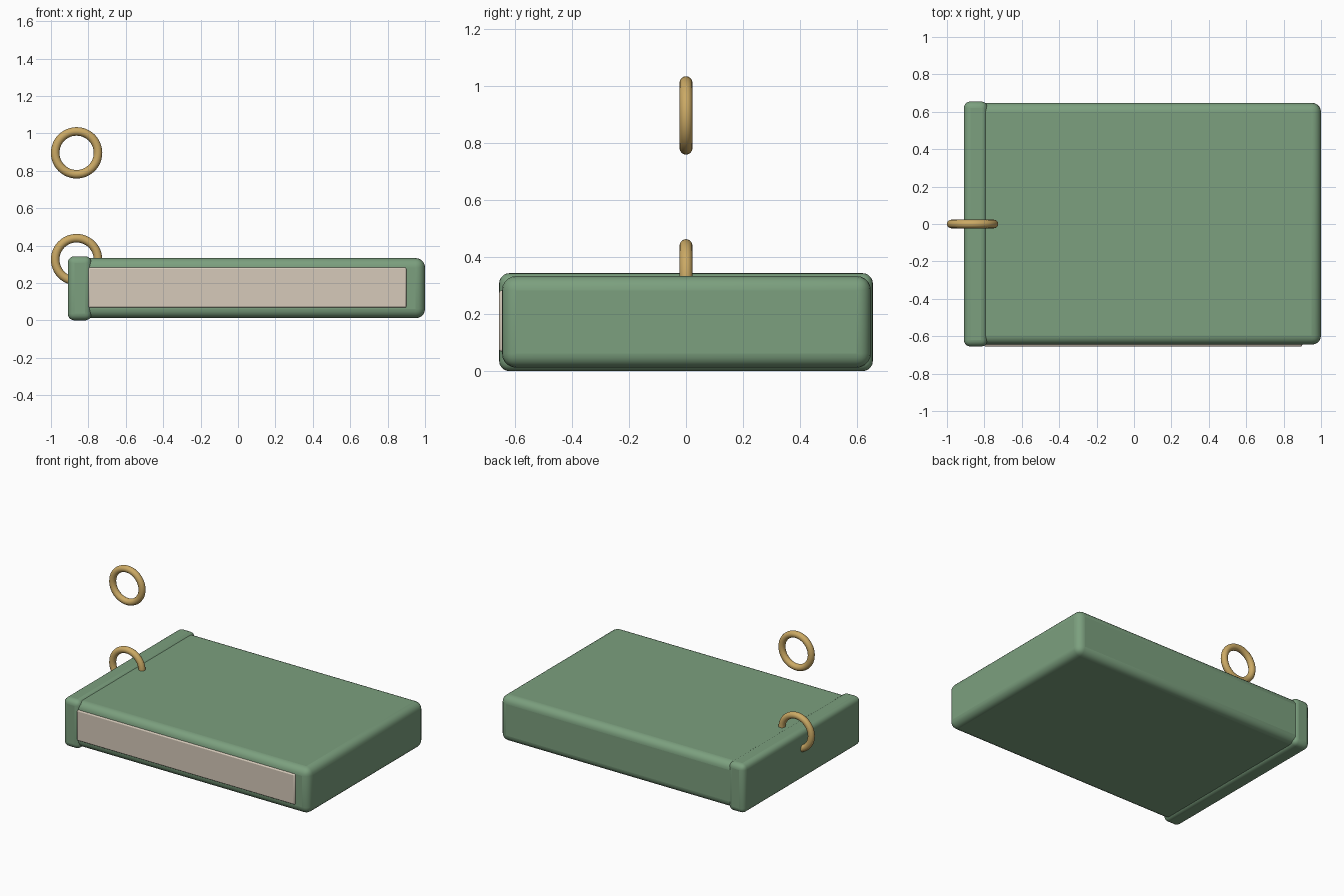
import bpy, math

if "Cube" in bpy.data.objects:
    bpy.data.objects.remove(bpy.data.objects["Cube"])


def material(name, color):
    m = bpy.data.materials.new(name)
    m.diffuse_color = (*color, 1)
    m.use_nodes = True
    m.node_tree.nodes["Principled BSDF"].inputs["Base Color"].default_value = m.diffuse_color
    return m


GREEN = material("cover_green", (0.20, 0.35, 0.21))
CREAM = material("page_cream", (0.67, 0.59, 0.49))
BRASS = material("brass", (0.60, 0.40, 0.13))


def smooth(obj):
    bpy.ops.object.select_all(action='DESELECT')
    obj.select_set(True)
    bpy.context.view_layer.objects.active = obj
    bpy.ops.object.shade_smooth_by_angle(angle=math.radians(35))


def rounded_box(name, lo, hi, radius, mat, segments=5):
    bpy.ops.mesh.primitive_cube_add(size=1, location=[(a + b) / 2 for a, b in zip(lo, hi)])
    obj = bpy.context.object
    obj.name = name
    obj.scale = [b - a for a, b in zip(lo, hi)]
    bpy.ops.object.transform_apply(location=False, rotation=False, scale=True)
    bevel = obj.modifiers.new("rounding", 'BEVEL')
    bevel.width = radius
    bevel.segments = segments
    obj.data.materials.append(mat)
    smooth(obj)
    return obj


def ring(name, z):
    bpy.ops.mesh.primitive_torus_add(location=(-0.863, 0, z), rotation=(math.pi / 2, 0, 0),
                                     major_radius=0.1145, minor_radius=0.0228,
                                     major_segments=48, minor_segments=16)
    obj = bpy.context.object
    obj.name = name
    obj.data.materials.append(BRASS)
    smooth(obj)


# Closed cover, thicker spine and the page block showing at the front
rounded_box("cover", (-0.88, -0.645, 0.012), (1.0, 0.648, 0.333), 0.05, GREEN)
rounded_box("spine", (-0.91, -0.655, 0.0), (-0.782, 0.655, 0.343), 0.036, GREEN)
rounded_box("pages", (-0.80, -0.655, 0.068), (0.90, -0.40, 0.283), 0.008, CREAM, 2)

# One ring through the spine, one floating above it
ring("spine_ring", 0.325)
ring("upper_ring", 0.896)
